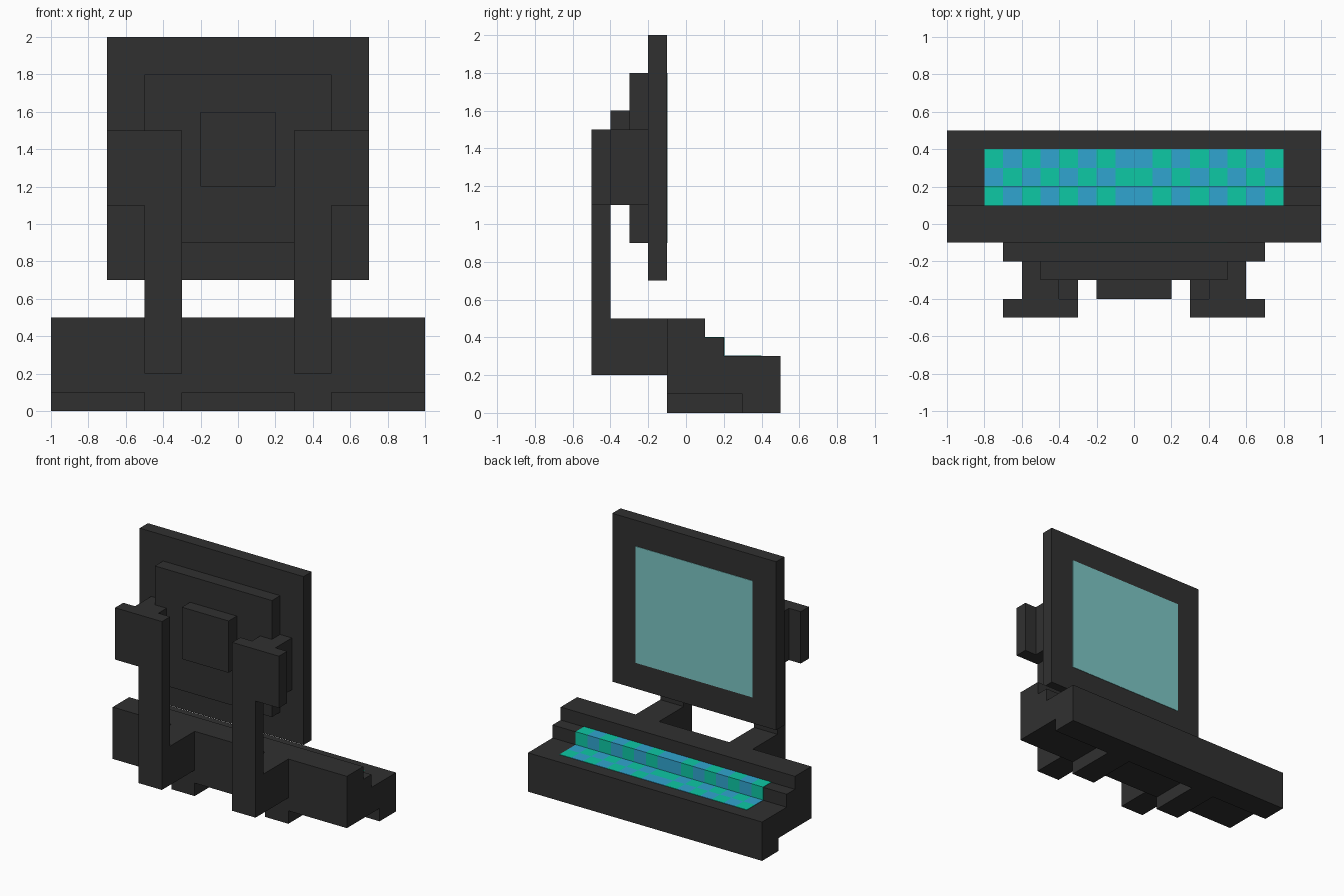
import bpy
import bmesh

cube = bpy.data.objects.get("Cube")
if cube:
    bpy.data.objects.remove(cube, do_unlink=True)


def make_material(name, srgb):
    """Flat material from 0-255 sRGB values, stored as linear."""
    lin = [((c / 255 + 0.055) / 1.055) ** 2.4 if c > 10 else c / 255 / 12.92 for c in srgb]
    mat = bpy.data.materials.new(name)
    mat.use_nodes = True
    mat.diffuse_color = (*lin, 1)
    bsdf = next(n for n in mat.node_tree.nodes if n.type == 'BSDF_PRINCIPLED')
    bsdf.inputs["Base Color"].default_value = (*lin, 1)
    bsdf.inputs["Roughness"].default_value = 0.8
    return mat


dark = make_material("charcoal", (48, 48, 48))
glass = make_material("screen teal", (125, 198, 197))
green = make_material("key green", (13, 200, 165))
blue = make_material("key blue", (48, 165, 208))


def add_profile(bm, x0, x1, profile, mat_index=0):
    """Extrude a (y, z) outline along x."""
    face = bm.faces.new([bm.verts.new((x0, y, z)) for y, z in profile])
    faces = [face]
    ext = bmesh.ops.extrude_face_region(bm, geom=[face], use_keep_orig=True)["geom"]
    moved = [v for v in ext if isinstance(v, bmesh.types.BMVert)]
    bmesh.ops.translate(bm, verts=moved, vec=(x1 - x0, 0, 0))
    for v in moved:
        faces += v.link_faces
    for f in faces:
        f.material_index = mat_index


def finish(name, bm, mats):
    bmesh.ops.recalc_face_normals(bm, faces=bm.faces)
    mesh = bpy.data.meshes.new(name)
    bm.to_mesh(mesh)
    bm.free()
    for m in mats:
        mesh.materials.append(m)
    obj = bpy.data.objects.new(name, mesh)
    bpy.context.scene.collection.objects.link(obj)
    return obj


def part(name, x0, x1, profile, mat=dark):
    bm = bmesh.new()
    add_profile(bm, x0, x1, profile)
    return finish(name, bm, [mat])


def rect(y0, y1, z0, z1):
    return [(y0, z0), (y1, z0), (y1, z1), (y0, z1)]


# Stepped console base, raised underneath except for its rear strip
part("console_base", -1, 1, [
    (-0.1, 0.1), (0.3, 0.1), (0.3, 0), (0.5, 0), (0.5, 0.3),
    (0.2, 0.3), (0.2, 0.4), (0.1, 0.4), (0.1, 0.5), (-0.1, 0.5)])

# Monitor slab with stacked housing behind it and the glass plate
part("monitor_frame", -0.7, 0.7, rect(-0.2, -0.1, 0.7, 2.0))
part("monitor_housing", -0.5, 0.5, rect(-0.3, -0.2, 0.9, 1.8))
part("monitor_rear_block", -0.2, 0.2, rect(-0.4, -0.3, 1.2, 1.6))
part("screen_glass", -0.5, 0.5, rect(-0.102, -0.097, 0.9, 1.8), glass)

# Mirrored support arms, side plates, clamps and feet
arm = [(-0.5, 0.2), (-0.1, 0.2), (-0.1, 0.5), (-0.4, 0.5), (-0.4, 1.5), (-0.5, 1.5)]
for side, s in (("left", 1), ("right", -1)):
    part(f"{side}_support_arm", s * 0.3, s * 0.5, arm)
    part(f"{side}_arm_plate", s * 0.5, s * 0.7, rect(-0.5, -0.4, 1.1, 1.5))
    part(f"{side}_clamp", s * 0.4, s * 0.6, rect(-0.4, -0.2, 1.1, 1.5))
    part(f"{side}_foot", s * 0.3, s * 0.5, rect(-0.1, 0.3, 0, 0.1))

# Checkered keys, mirrored about the middle; the first row wraps over the step
T = 0.003
rows = [
    [(0.1, 0.4), (0.2, 0.4), (0.2, 0.3), (0.2 + T, 0.3),
     (0.2 + T, 0.4 + T), (0.1, 0.4 + T)],
    rect(0.2, 0.3, 0.3, 0.3 + T),
    rect(0.3, 0.4, 0.3, 0.3 + T),
]
bm = bmesh.new()
for r, outline in enumerate(rows):
    for i in range(8):
        colour = (i + r + 1) % 2      # 0 green, 1 blue
        for s in (1, -1):
            add_profile(bm, s * i * 0.1, s * (i + 1) * 0.1, outline, colour)
finish("keyboard_keys", bm, [green, blue])
